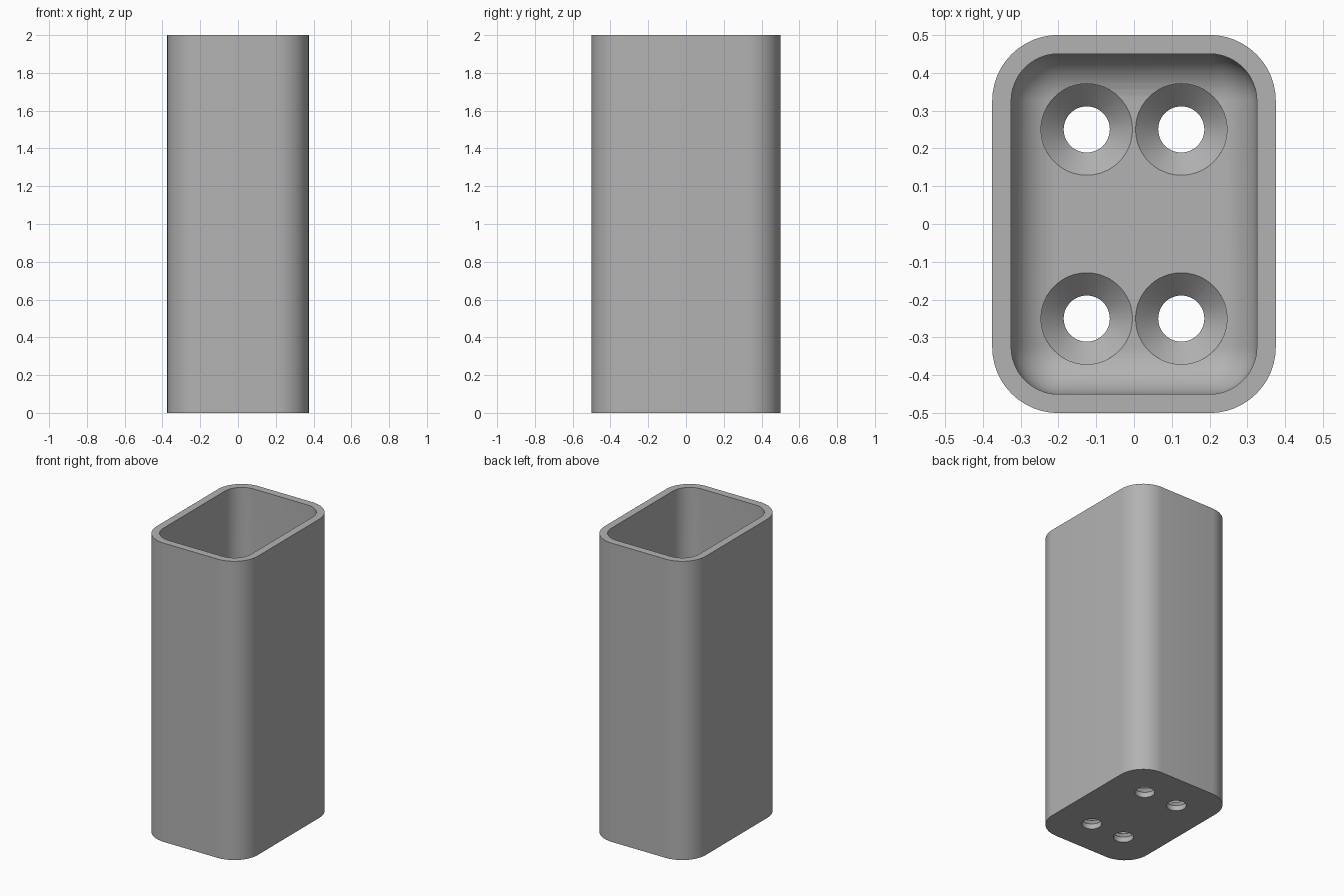
import bpy, bmesh
from math import sin, cos, pi, radians

cube = bpy.data.objects.get("Cube")
if cube:
    bpy.data.objects.remove(cube, do_unlink=True)

HEIGHT, FLOOR = 2.0, 0.095
CORE_X, CORE_Y = 0.2, 0.325        # corner arc centres
R_OUT, R_IN = 0.175, 0.125         # outer and inner corner radii
STEPS = 12

grey = bpy.data.materials.new("plain grey")
grey.use_nodes = True
COLOUR = (0.45, 0.45, 0.45, 1)
grey.diffuse_color = COLOUR
grey.node_tree.nodes["Principled BSDF"].inputs["Base Color"].default_value = COLOUR


def make_object(name, bm):
    bmesh.ops.remove_doubles(bm, verts=bm.verts, dist=1e-5)
    bmesh.ops.recalc_face_normals(bm, faces=bm.faces)
    mesh = bpy.data.meshes.new(name)
    bm.to_mesh(mesh)
    bm.free()
    mesh.materials.append(grey)
    obj = bpy.data.objects.new(name, mesh)
    bpy.context.collection.objects.link(obj)
    return obj


def rounded_ring(radius, z):
    pts = []
    for q, (sx, sy) in enumerate([(1, 1), (-1, 1), (-1, -1), (1, -1)]):
        if radius < 1e-6:
            pts.append((sx * CORE_X, sy * CORE_Y, z))
            continue
        for i in range(STEPS + 1):
            a = (q + i / STEPS) * pi / 2
            pts.append((sx * CORE_X + radius * cos(a), sy * CORE_Y + radius * sin(a), z))
    return pts


def loft(bm, rings):
    loops = [[bm.verts.new(p) for p in ring] for ring in rings]
    for a, b in zip(loops, loops[1:]):
        n = len(a)
        for i in range(n):
            j = (i + 1) % n
            bm.faces.new((a[i], a[j], b[j], b[i]))
    return loops


# Open tube with a closed base and a rounded inside floor edge
bm = bmesh.new()
rings = [rounded_ring(R_OUT, 0), rounded_ring(R_OUT, HEIGHT), rounded_ring(R_IN, HEIGHT)]
for i in range(STEPS):
    a = i / STEPS * pi / 2
    rings.append(rounded_ring(R_IN * cos(a), FLOOR + R_IN * (1 - sin(a))))
loops = loft(bm, rings)
bm.faces.new(loops[0])
floor_verts = [bm.verts.new(p) for p in rounded_ring(0, FLOOR)]
bm.faces.new(floor_verts)
# Join the last fillet ring to the four floor corners
n = STEPS + 1
last = loops[-1]
for q in range(4):
    for i in range(STEPS):
        bm.faces.new((last[q * n + i], last[q * n + i + 1], floor_verts[q]))
    r = (q + 1) % 4
    bm.faces.new((last[q * n + STEPS], last[r * n], floor_verts[r], floor_verts[q]))
body = make_object("tube_body", bm)

# Countersunk screw hole cutters
HOLE_R, SINK_R, SIDES = 0.061, 0.121, 48
profile = [(HOLE_R, -0.1), (HOLE_R, FLOOR - 0.06), (SINK_R, FLOOR), (SINK_R, FLOOR + 0.1)]
bm = bmesh.new()
for x in (-0.125, 0.125):
    for y in (-0.25, 0.25):
        loops = loft(bm, [[(x + r * cos(2 * pi * i / SIDES), y + r * sin(2 * pi * i / SIDES), z)
                           for i in range(SIDES)] for r, z in profile])
        bm.faces.new(loops[0])
        bm.faces.new(loops[-1])
cutter = make_object("screw_hole_cutter", bm)

cut = body.modifiers.new("screw holes", "BOOLEAN")
cut.operation, cut.solver, cut.object = "DIFFERENCE", "EXACT", cutter
bpy.context.view_layer.objects.active = body
body.select_set(True)
bpy.ops.object.modifier_apply(modifier=cut.name)
bpy.data.objects.remove(cutter, do_unlink=True)
bpy.ops.object.shade_smooth_by_angle(angle=radians(30))
